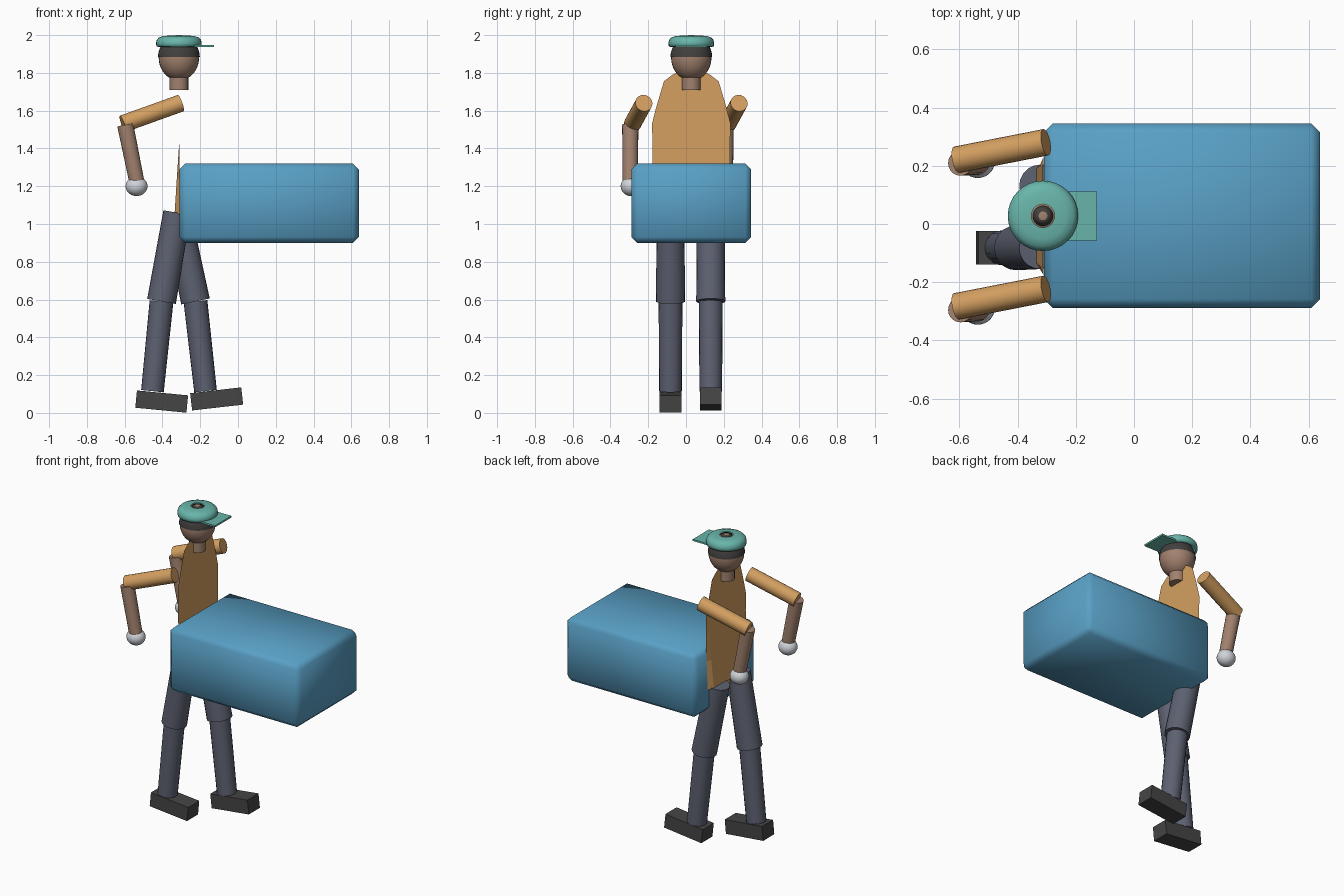
import bpy, bmesh, math
from mathutils import Vector

if "Cube" in bpy.data.objects:
    bpy.data.objects.remove(bpy.data.objects["Cube"])


def material(name, rgb):
    m = bpy.data.materials.new(name)
    m.diffuse_color = (*rgb, 1)
    m.use_nodes = True
    m.node_tree.nodes["Principled BSDF"].inputs["Base Color"].default_value = m.diffuse_color
    return m


BLUE = material("crate_blue", (0.10, 0.35, 0.56))
ORANGE = material("jacket_orange", (0.66, 0.35, 0.12))
TEAL = material("cap_teal", (0.14, 0.46, 0.40))
SKIN = material("skin", (0.36, 0.22, 0.155))
HAIR = material("hair_dark", (0.055, 0.052, 0.05))
SHOE = material("shoe_black", (0.06, 0.06, 0.06))
TROUSER = material("trouser_grey", (0.11, 0.12, 0.165))
GLOVE = material("glove_white", (0.63, 0.66, 0.70))

CX, CY = -0.313, 0.028  # body axis


def finish(name, mat, smooth=True):
    ob = bpy.context.object
    ob.name = name
    ob.data.materials.append(mat)
    if smooth:
        bpy.ops.object.shade_smooth_by_angle(angle=math.radians(40))
    return ob


def limb(name, a, b, r1, r2, mat):
    a, b = Vector(a), Vector(b)
    d = b - a
    bpy.ops.mesh.primitive_cone_add(vertices=20, radius1=r1, radius2=r2, depth=d.length,
                                    location=(a + b) / 2,
                                    rotation=d.to_track_quat('Z', 'Y').to_euler())
    return finish(name, mat)


def ball(name, loc, size, mat):
    bpy.ops.mesh.primitive_uv_sphere_add(segments=28, ring_count=16, radius=1, location=loc)
    bpy.context.object.scale = size
    return finish(name, mat)


def block(name, loc, size, mat, tilt=0):
    bpy.ops.mesh.primitive_cube_add(size=1, location=loc, rotation=(0, tilt, 0))
    bpy.context.object.scale = size
    return finish(name, mat, False)


def from_bmesh(name, bm, mat):
    me = bpy.data.meshes.new(name)
    bm.to_mesh(me)
    bm.free()
    ob = bpy.data.objects.new(name, me)
    bpy.context.collection.objects.link(ob)
    me.materials.append(mat)
    return ob


def revolve(name, profile, mat, n=32):
    bm = bmesh.new()
    rings = [[bm.verts.new((CX + r * math.cos(2 * math.pi * i / n),
                            CY + r * math.sin(2 * math.pi * i / n), z)) for i in range(n)]
             for r, z in profile]
    for p, q in zip(rings, rings[1:]):
        for i in range(n):
            j = (i + 1) % n
            bm.faces.new((p[i], p[j], q[j], q[i])).smooth = True
    return from_bmesh(name, bm, mat)


# Carried crate: chamfered block, softly shaded all over
bm = bmesh.new()
bmesh.ops.create_cube(bm, size=1)
for v in bm.verts:
    v.co = Vector((0.165 + v.co.x * 0.95, CY + v.co.y * 0.634, 1.11 + v.co.z * 0.42))
bmesh.ops.bevel(bm, geom=bm.edges[:], offset=0.031, segments=1, affect='EDGES')
for f in bm.faces:
    f.smooth = True
from_bmesh("crate", bm, BLUE)

# Jacket: flat panel, with a thin wedge swelling to the rear at the bottom
half = [(0.06, 1.81), (0.10, 1.79), (0.145, 1.755), (0.185, 1.62), (0.208, 1.53),
        (0.205, 1.42), (0.205, 1.30), (0.19, 1.05), (0.05, 0.94)]
bm = bmesh.new()
front = [bm.verts.new((-0.31, CY + s * y, z))
         for s, row in ((1, half), (-1, half[::-1])) for y, z in row]
bm.faces.new(front[::-1])
from_bmesh("jacket_front", bm, ORANGE)

bm = bmesh.new()
rows = []
for x, z, w in ((-0.312, 1.42, 0.205), (-0.324, 1.24, 0.203), (-0.336, 1.05, 0.19)):
    ys = (-w, -w * 0.85, w * 0.85, w)
    rows.append([bm.verts.new((x if 0 < i < 3 else -0.311, CY + y, z))
                 for i, y in enumerate(ys)])
for p, q in zip(rows, rows[1:]):
    for i in range(3):
        bm.faces.new((p[i], q[i], q[i + 1], p[i + 1]))
from_bmesh("jacket_back", bm, ORANGE)

# Head, neck and hair
ball("head", (CX, CY, 1.88), (0.107, 0.107, 0.12), SKIN)
limb("neck", (CX, CY, 1.71), (CX, CY, 1.80), 0.05, 0.05, SKIN)
hair = [(0.111 * math.cos(t), 1.88 + 0.119 * math.sin(t))
        for t in [math.radians(2 + i * 8) for i in range(10)]]
revolve("hair", hair + [(0.035, 1.997), (0.015, 1.9995)], HAIR)

# Cap with crown and brim
revolve("cap_crown", [(0.105, 1.937), (0.119, 1.94), (0.121, 1.958), (0.117, 1.975),
                      (0.105, 1.988), (0.08, 1.996), (0.04, 1.9975)], TEAL)
block("cap_brim", (-0.215, CY, 1.943), (0.176, 0.168, 0.011), TEAL)

# Arms: both lean the same way
for side, y in (("right", -0.283), ("left", 0.221)):
    limb(side + "_sleeve", (-0.61, y, 1.53), (-0.303, y + 0.06, 1.64), 0.046, 0.046, ORANGE)
    limb(side + "_forearm", (-0.597, y - 0.012, 1.525), (-0.536, y - 0.012, 1.225),
         0.043, 0.04, SKIN)
    ball(side + "_glove", (-0.537, y - 0.008, 1.20), (0.058, 0.055, 0.052), GLOVE)

# Legs in mid stride: knee x, ankle x, shoe centre x and z, shoe tilt
for side, y, knee, ankle, sx, sz, tilt in (
        ("right", -0.082, -0.405, -0.453, -0.404, 0.060, 5.5),
        ("left", 0.131, -0.225, -0.172, -0.113, 0.074, -6.5)):
    limb(side + "_thigh", (-0.323, y, 1.06), (knee, y, 0.59), 0.073, 0.077, TROUSER)
    limb(side + "_shin", (knee, y, 0.59), (ankle, y, 0.115), 0.063, 0.060, TROUSER)
    block(side + "_shoe", (sx, y, sz), (0.272, 0.115, 0.092), SHOE, math.radians(tilt))
